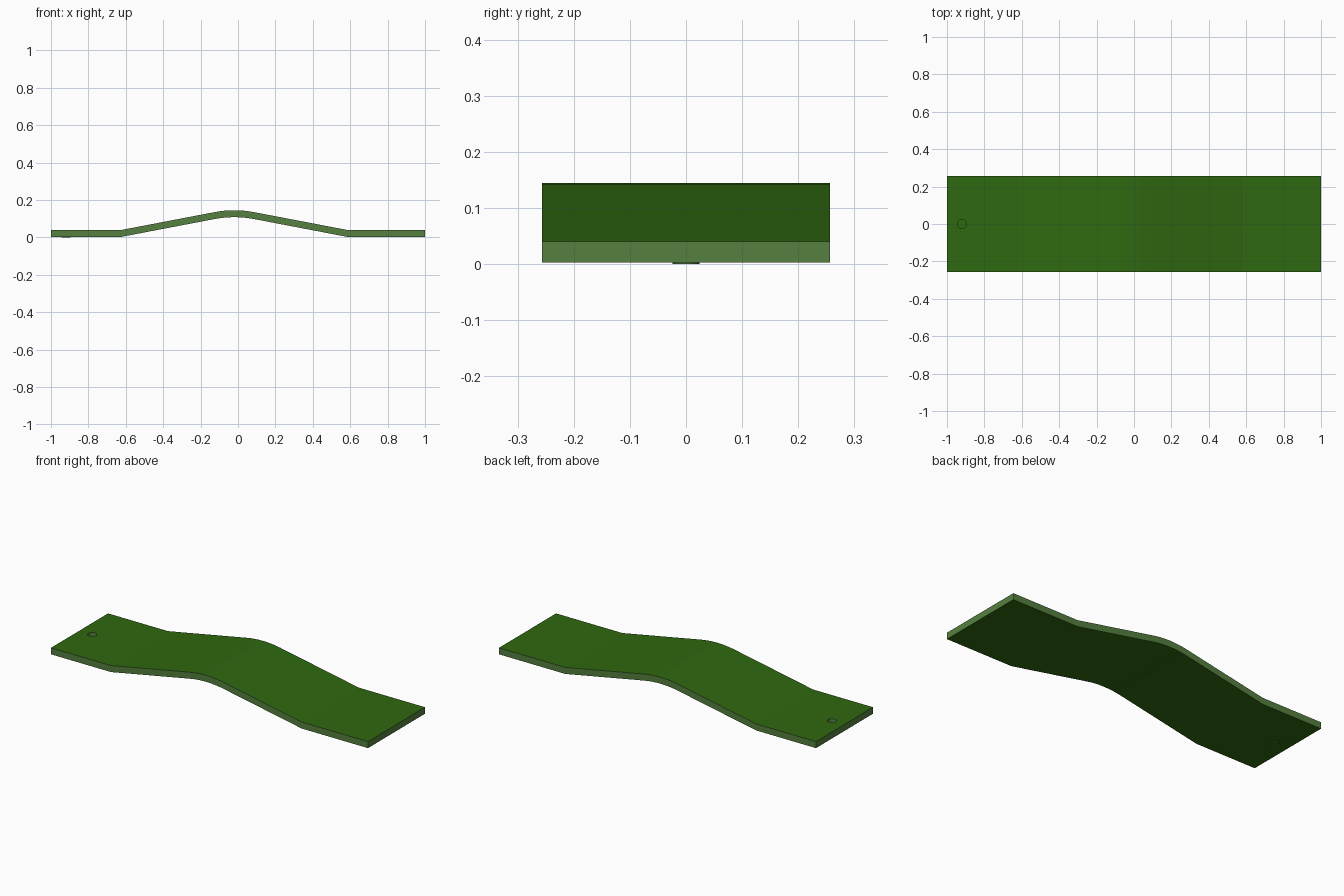
import bpy, bmesh, math

if "Cube" in bpy.data.objects:
    bpy.data.objects.remove(bpy.data.objects["Cube"])

HALF_Y, THICK, BASE = 0.257, 0.037, 0.003
CX, HOLE_X, HOLE_R = -0.02, -0.92, 0.024


def material(name, rgb):
    m = bpy.data.materials.new(name)
    m.diffuse_color = (*rgb, 1)
    m.use_nodes = True
    m.node_tree.nodes["Principled BSDF"].inputs["Base Color"].default_value = m.diffuse_color
    return m


turf = material("turf_green", (0.028, 0.140, 0.005))
edge = material("edge_pale_green", (0.090, 0.215, 0.050))


def finish(name, bm):
    bmesh.ops.recalc_face_normals(bm, faces=bm.faces)
    me = bpy.data.meshes.new(name)
    bm.to_mesh(me)
    bm.free()
    ob = bpy.data.objects.new(name, me)
    bpy.context.collection.objects.link(ob)
    me.materials.append(turf)
    me.materials.append(edge)
    return ob


def cylinder(name, r, z0, z1):
    bm = bmesh.new()
    bmesh.ops.create_cone(bm, cap_ends=True, segments=24, radius1=r, radius2=r, depth=z1 - z0)
    bmesh.ops.translate(bm, verts=bm.verts, vec=(HOLE_X, 0, (z0 + z1) / 2))
    for f in bm.faces:
        f.material_index = 1 if abs(f.normal.z) < 0.5 else 0
    return finish(name, bm)


# Profile of the top surface: flat, ramp, rounded crest, ramp, flat
half, rise = 0.105, math.radians(10.8)
radius = half / math.sin(rise)
crest = []
for i in range(9):
    a = rise * (i / 4 - 1)
    crest.append((CX + radius * math.sin(a), 0.145 - radius * (1 - math.cos(a))))
flat = BASE + THICK
top = [(-1, flat), (CX - 0.602, flat)] + crest + [(CX + 0.602, flat), (1, flat)]

# Lane slab: profile strips, side walls in the paler colour
bm = bmesh.new()
rings = []
for x, z in top:
    rings.append([bm.verts.new((x, y, zz)) for y, zz in
                  ((-HALF_Y, z - THICK), (HALF_Y, z - THICK), (HALF_Y, z), (-HALF_Y, z))])
for a, b in zip(rings, rings[1:]):
    for k in range(4):
        n = (k + 1) % 4
        f = bm.faces.new((a[k], a[n], b[n], b[k]))
        f.material_index = k % 2
for r in (rings[0], rings[-1]):
    bm.faces.new(r).material_index = 1
lane = finish("humped_lane", bm)

# Cup hole cut through the flat end
cutter = cylinder("hole_cutter", HOLE_R, -0.05, 0.1)
cutter.hide_render = True
cutter.hide_viewport = True
mod = lane.modifiers.new("hole", 'BOOLEAN')
mod.operation = 'DIFFERENCE'
mod.solver = 'EXACT'
mod.object = cutter

# Cup floor, just proud of the underside
cylinder("cup_floor", HOLE_R, 0.0, 0.004)
